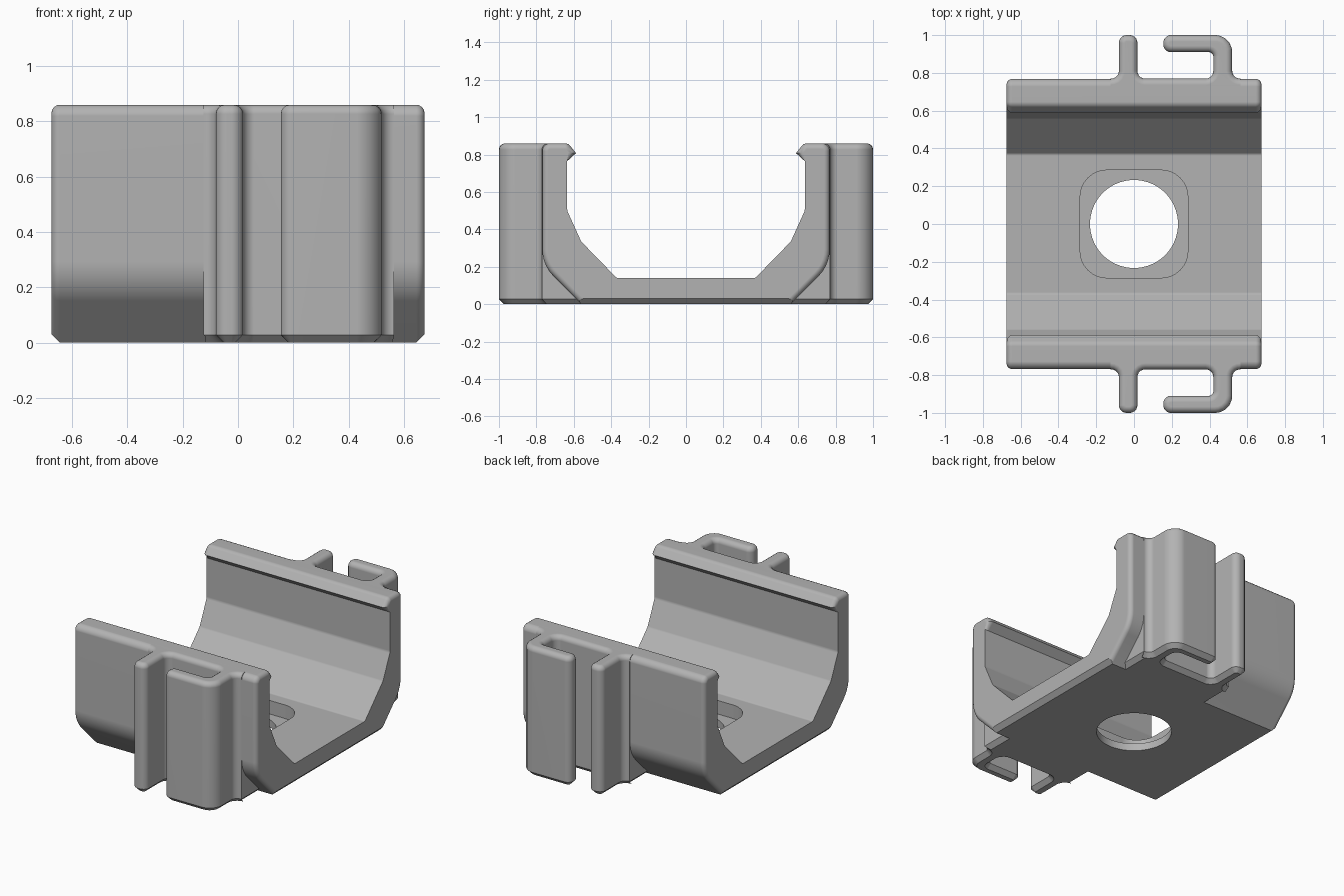
import bpy, bmesh, math
from mathutils import Vector

HALF_X, TOP = 0.675, 0.86

old = bpy.data.objects.get("Cube")
if old:
    bpy.data.objects.remove(old, do_unlink=True)

grey = bpy.data.materials.new("plain_grey")
grey.use_nodes = True
colour = (0.45, 0.45, 0.45, 1)
grey.diffuse_color = colour
grey.node_tree.nodes["Principled BSDF"].inputs["Base Color"].default_value = colour


def rounded(corners, steps=5):
    """Closed outline whose corners (a, b, radius) are replaced by arcs."""
    out = []
    for i, (a, b, r) in enumerate(corners):
        p = Vector((a, b))
        if r == 0:
            out.append(p)
            continue
        d0 = (Vector(corners[i - 1][:2]) - p).normalized()
        d1 = (Vector(corners[(i + 1) % len(corners)][:2]) - p).normalized()
        half = d0.angle(d1) / 2
        centre = p + (d0 + d1).normalized() * (r / math.sin(half))
        start = p + d0 * (r / math.tan(half)) - centre
        end = p + d1 * (r / math.tan(half)) - centre
        for k in range(steps + 1):
            out.append(centre + start.lerp(end, k / steps).normalized() * r)
    return out


def prism(outline, place, depth):
    """Solid from a 2D outline; place maps its points to 3D."""
    bm = bmesh.new()
    near = [bm.verts.new(place(p)) for p in outline]
    far = [bm.verts.new(v.co + Vector(depth)) for v in near]
    bm.faces.new(near)
    bm.faces.new(far[::-1])
    for i in range(len(near)):
        bm.faces.new((near[i - 1], far[i - 1], far[i], near[i]))
    bmesh.ops.recalc_face_normals(bm, faces=bm.faces)
    return bm


def bevel(bm, rule, size, segments):
    edges = [e for e in bm.edges if rule(e.verts[0].co, e.verts[1].co)]
    bmesh.ops.bevel(bm, geom=edges, offset=size, segments=segments,
                    profile=0.5, affect='EDGES', clamp_overlap=False)


def make_object(bm, name):
    bmesh.ops.recalc_face_normals(bm, faces=bm.faces)
    mesh = bpy.data.meshes.new(name)
    bm.to_mesh(mesh)
    bm.free()
    mesh.materials.append(grey)
    obj = bpy.data.objects.new(name, mesh)
    bpy.context.collection.objects.link(obj)
    return obj


def cut(target, cutter):
    bpy.context.view_layer.objects.active = target
    mod = target.modifiers.new("cut", 'BOOLEAN')
    mod.operation, mod.object, mod.solver = 'DIFFERENCE', cutter, 'EXACT'
    bpy.ops.object.modifier_apply(modifier=mod.name)
    bpy.data.objects.remove(cutter, do_unlink=True)


def finish(obj):
    """Smooth shading with crisp chamfers."""
    bpy.ops.object.select_all(action='DESELECT')
    obj.select_set(True)
    bpy.context.view_layer.objects.active = obj
    bpy.ops.object.shade_smooth_by_angle(angle=math.radians(30))
    weighted = obj.modifiers.new("even_shading", 'WEIGHTED_NORMAL')
    weighted.keep_sharp = True


# Channel: mirrored side profile with lips, run across x
side = [(0.37, 0.14, 0.02), (0.56, 0.335, 0.03), (0.635, 0.5, 0.04),
        (0.635, 0.765, 0), (0.588, 0.808, 0), (0.63, 0.86, 0.035),
        (0.768, 0.86, 0.04), (0.768, 0.21, 0.2), (0.56, 0, 0)]
profile = side + [(-y, z, r) for y, z, r in reversed(side)]
bm = prism(rounded(profile), lambda p: (-HALF_X, p.x, p.y), (2 * HALF_X, 0, 0))
# Chamfer under both ends
bevel(bm, lambda a, b: abs(a.x - b.x) < 0.001 and max(a.z, b.z) < 0.001, 0.03, 1)
channel = make_object(bm, "bracket_channel")

# Square recess with rounded corners, then the round through hole
w = 0.285
square = rounded([(-w, -w, 0.14), (w, -w, 0.14), (w, w, 0.14), (-w, w, 0.14)], 8)
recess = prism(square, lambda p: (p.x, p.y, 0.05), (0, 0, 0.2))
cut(channel, make_object(recess, "recess_cutter"))
hole = bmesh.new()
bmesh.ops.create_cone(hole, cap_ends=True, segments=64, radius1=0.233,
                      radius2=0.233, depth=0.5)
cut(channel, make_object(hole, "hole_cutter"))


# Rounded outer rims of the two channel ends
def outer_rim(a, b):
    m = (a + b) / 2
    return (min(abs(a.x), abs(b.x)) > HALF_X - 0.001 and a.x * b.x > 0 and
            (abs(m.y) > 0.64 or m.z > 0.775 or abs(m.y) - m.z > 0.45))


bm = bmesh.new()
bm.from_mesh(channel.data)
bevel(bm, outer_rim, 0.03, 4)
bm.to_mesh(channel.data)
bm.free()
finish(channel)

# Rails: a straight fin and a hook on each outer wall
rail = [(-0.125, 0.53, 0), (-0.125, 0.77, 0), (-0.08, 0.77, 0.04),
        (-0.08, 1, 0.04), (0.018, 1, 0.04), (0.018, 0.77, 0.04),
        (0.42, 0.77, 0.04), (0.42, 0.91, 0.025), (0.155, 0.91, 0.04),
        (0.155, 1, 0.04), (0.52, 1, 0.09), (0.52, 0.77, 0.04),
        (0.565, 0.77, 0), (0.565, 0.53, 0)]
for name, s in (("front_rails", -1), ("back_rails", 1)):
    bm = prism(rounded(rail), lambda p: (p.x, p.y, 0), (0, 0, TOP))
    # Lean the hidden back so it stays inside the wall
    for v in bm.verts:
        if v.co.y < 0.6 and v.co.z > 0.5:
            v.co.y = 0.72
    bevel(bm, lambda a, b: min(a.z, b.z) > TOP - 0.001 and min(a.y, b.y) > 0.74, 0.033, 4)
    bevel(bm, lambda a, b: max(a.z, b.z) < 0.001 and max(a.y, b.y) > 0.74, 0.028, 1)
    for v in bm.verts:
        v.co.y *= s
    finish(make_object(bm, name))
